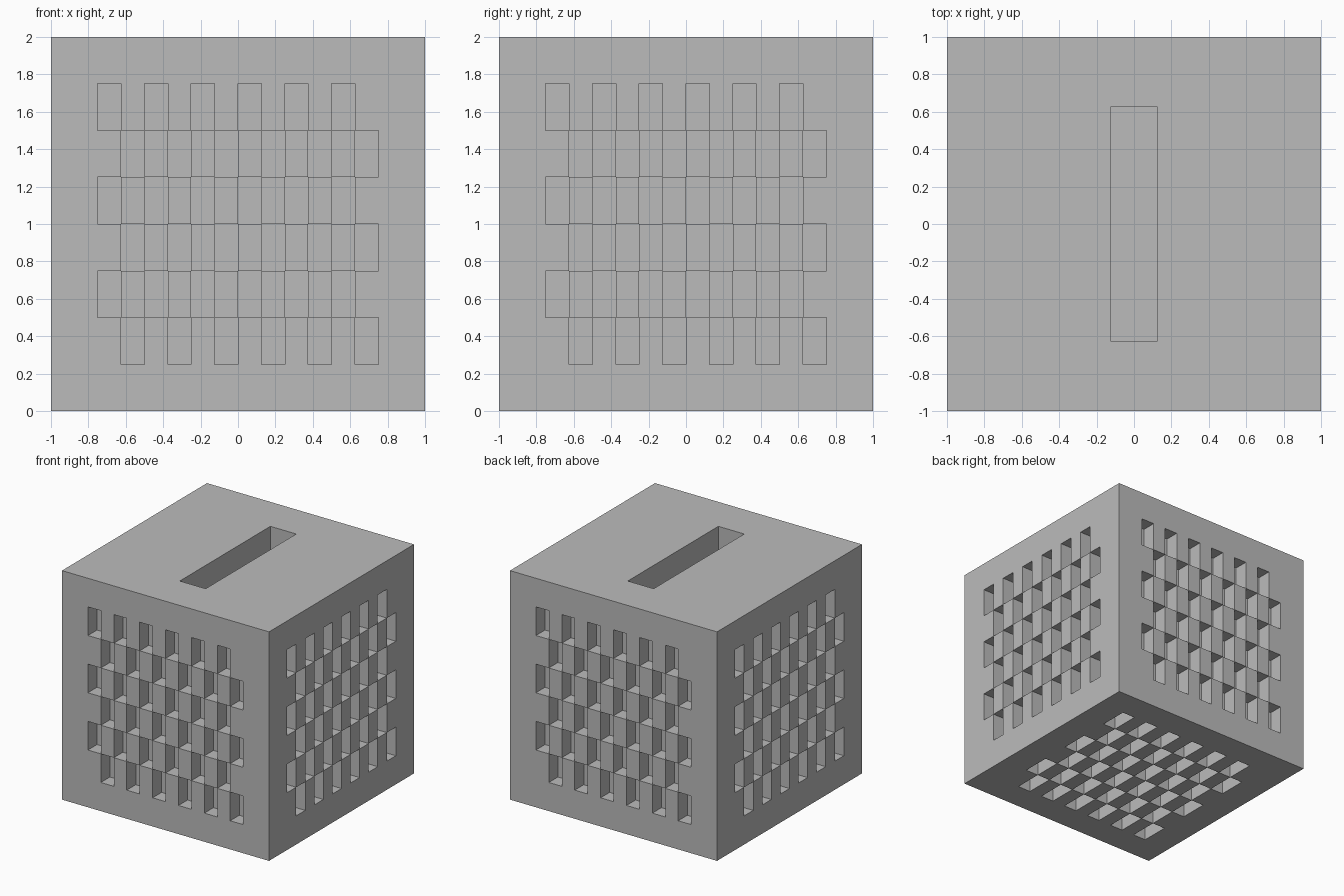
import bpy, bmesh, math
from mathutils import Matrix, Vector

old = bpy.data.objects.get("Cube")
if old:
    bpy.data.objects.remove(old, do_unlink=True)

grey = bpy.data.materials.new("plain_grey")
grey.use_nodes = True
grey.diffuse_color = (0.5, 0.5, 0.5, 1)
grey.node_tree.nodes["Principled BSDF"].inputs["Base Color"].default_value = grey.diffuse_color

POCKET_DEPTH = 0.125
SLOT_DEPTH = 0.25


def checker(u, v):
    """Six staggered rows of narrow pockets."""
    if max(abs(u), abs(v)) > 0.75:
        return False
    column, row = math.floor((u + 0.75) * 8), math.floor((v + 0.75) * 4)
    return (column + row) % 2 == 1


def slot(u, v):
    return abs(u) < 0.125 and abs(v) < 0.625


def panel(name, turn, rows, recessed, depth):
    """Square panel facing -y, with chosen cells sunk inwards, then turned into place."""
    bm = bmesh.new()
    bmesh.ops.create_grid(bm, x_segments=16, y_segments=rows, size=1)
    bmesh.ops.transform(bm, verts=bm.verts,
                        matrix=Matrix.Translation((0, -1, 0)) @ Matrix.Rotation(math.pi / 2, 4, 'X'))
    cells = []
    for f in bm.faces:
        c = f.calc_center_median()
        if recessed(c.x, c.z):
            cells.append(f)
    sunk = bmesh.ops.extrude_face_region(bm, geom=cells)["geom"]
    bmesh.ops.delete(bm, geom=cells, context='FACES')
    bmesh.ops.translate(bm, vec=Vector((0, depth, 0)),
                        verts=[g for g in sunk if isinstance(g, bmesh.types.BMVert)])
    bmesh.ops.transform(bm, verts=bm.verts, matrix=Matrix.Translation((0, 0, 1)) @ turn)
    mesh = bpy.data.meshes.new(name)
    bm.to_mesh(mesh)
    bm.free()
    mesh.materials.append(grey)
    obj = bpy.data.objects.new(name, mesh)
    bpy.context.collection.objects.link(obj)


# Four walls with the same staggered pockets
for i, side in enumerate(("front", "left", "back", "right")):
    panel(side + "_wall", Matrix.Rotation(i * math.pi / 2, 4, 'Z'), 8, checker, POCKET_DEPTH)

# Base with pockets and lid with one long slot
panel("base", Matrix.Rotation(math.pi / 2, 4, 'X'), 8, checker, POCKET_DEPTH)
panel("slotted_lid", Matrix.Rotation(-math.pi / 2, 4, 'X'), 16, slot, SLOT_DEPTH)
